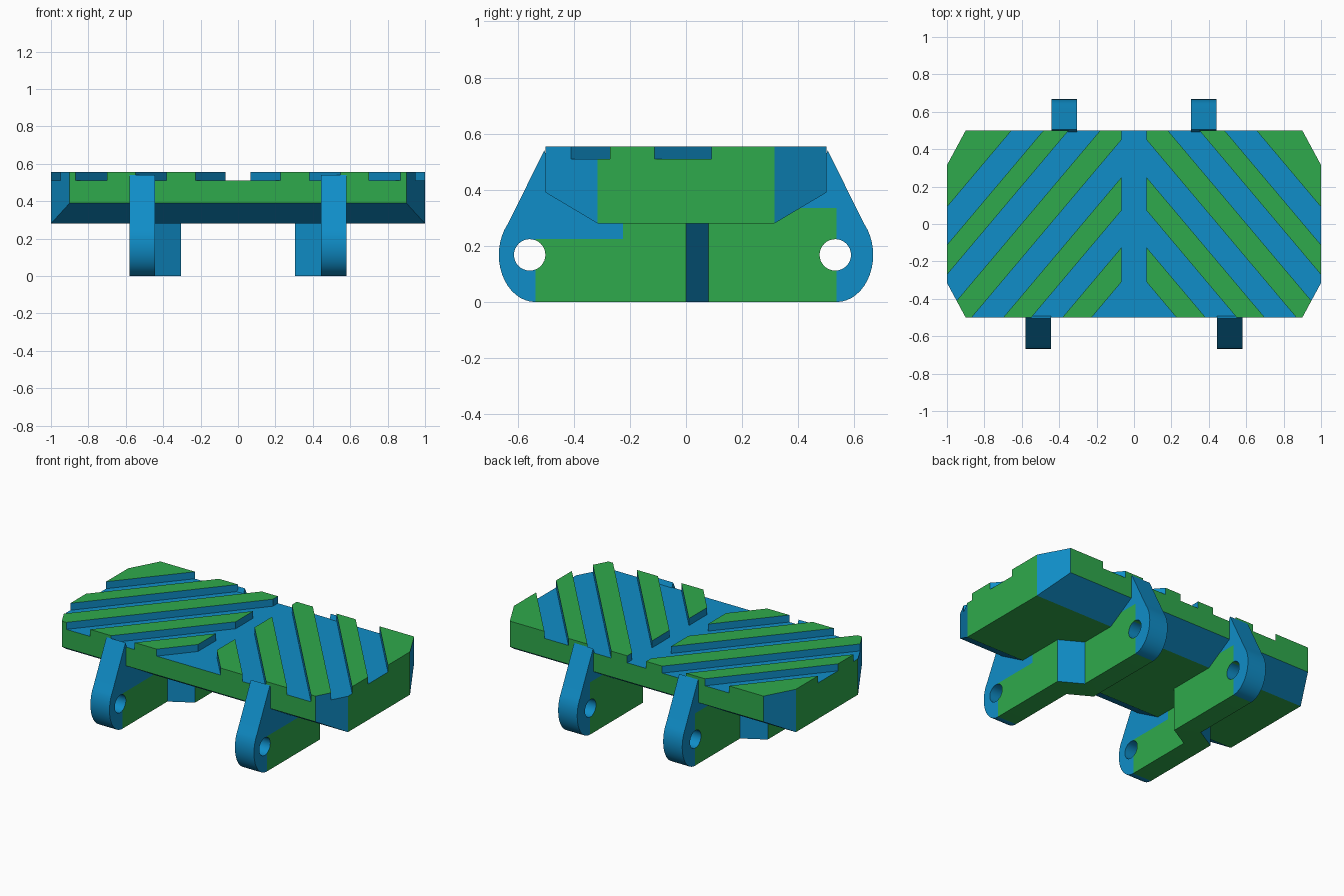
import bpy, bmesh, math
from mathutils import Vector

if "Cube" in bpy.data.objects:
    bpy.data.objects.remove(bpy.data.objects["Cube"])


def material(name, rgb):
    m = bpy.data.materials.new(name)
    m.diffuse_color = (*rgb, 1)
    m.use_nodes = True
    m.node_tree.nodes["Principled BSDF"].inputs["Base Color"].default_value = m.diffuse_color
    return m


BLUE, GREEN = 0, 1
MATS = [material("blue", (0.005, 0.27, 0.58)), material("green", (0.028, 0.40, 0.072))]
FLOOR, TOP = 0.51, 0.555


def finish(bm, name):
    mesh = bpy.data.meshes.new(name)
    bm.to_mesh(mesh)
    bm.free()
    ob = bpy.data.objects.new(name, mesh)
    bpy.context.collection.objects.link(ob)
    for m in MATS:
        mesh.materials.append(m)
    return ob


def paint(bm, rule):
    bm.normal_update()
    for f in bm.faces:
        f.material_index = rule(f.normal, f.calc_center_median())


def cut(bm, co, no, clear_outer=False, clear_inner=False):
    geom = bm.verts[:] + bm.edges[:] + bm.faces[:]
    bmesh.ops.bisect_plane(bm, geom=geom, plane_co=co, plane_no=no, dist=1e-5,
                           clear_outer=clear_outer, clear_inner=clear_inner)


# Pad body: clipped-corner slab with sloped lower front and back edges
plan = [(1, -.315), (1, .315), (.9, .5), (-.9, .5),
        (-1, .315), (-1, -.315), (-.9, -.5), (.9, -.5)]
bm = bmesh.new()
up = [bm.verts.new((x, y, FLOOR)) for x, y in plan]
lo = [bm.verts.new((x, y, .39 if abs(y) > .4 else .28)) for x, y in plan]
bm.faces.new(up)
for i in range(8):
    j = (i + 1) % 8
    bm.faces.new((lo[i], lo[j], up[j], up[i]))
for ids in ((0, 1, 4, 5), (1, 2, 3, 4), (0, 5, 6, 7)):
    bm.faces.new([lo[i] for i in ids])
bmesh.ops.recalc_face_normals(bm, faces=bm.faces)


def body_rule(n, c):
    flat_side = abs(n.x) > .99 or abs(n.y) > .99
    return GREEN if flat_side or n.z < -.99 else BLUE


paint(bm, body_rule)
finish(bm, "pad_body")


# Raised diagonal ridges, each a strip of the half plan
SLOPE = 1.186
STRIPES = [(-.31, -.125), (.072, .25), (.45, .635), (.835, .995), (1.197, 3)]


def ridge_rule(n, c):
    outer = abs(n.y) > .99 or (abs(n.x) > .99 and abs(c.x) > .9)
    return GREEN if n.z > .9 or outer else BLUE


def ridge(low, high, s, name):
    bm = bmesh.new()
    half = [(.067, -.5), (.9, -.5), (1, -.315), (1, .315), (.9, .5), (.067, .5)]
    bm.faces.new([bm.verts.new((s * x, y, TOP)) for x, y in half])
    no = Vector((s * SLOPE, 1, 0))
    cut(bm, (s * .067, high, TOP), no, clear_outer=True)
    cut(bm, (s * .067, low, TOP), no, clear_inner=True)
    top = bm.faces[:]
    edges = bm.edges[:]
    new = bmesh.ops.extrude_edge_only(bm, edges=edges)["geom"]
    for v in new:
        if isinstance(v, bmesh.types.BMVert):
            v.co.z = FLOOR
    bmesh.ops.recalc_face_normals(bm, faces=bm.faces)
    bm.normal_update()
    if max(bm.faces, key=lambda f: f.calc_center_median().z).normal.z < 0:
        bmesh.ops.reverse_faces(bm, faces=bm.faces)
    paint(bm, ridge_rule)
    finish(bm, name)


# Hinge lugs: a front and a back plate joined by a diagonal jog
def lug_end(s):
    """Rounded end outline from the bottom up, s = -1 front, 1 back."""
    pts = []
    for i in range(17):
        a = math.radians(-90 + i * 131 / 16)
        pts.append((s * (.537 + .13 * math.cos(a)), .168 + .168 * math.sin(a)))
    return pts + [(s * .505, .54), (s * .49, .503)]


def lug_rule(n, c):
    limit = .225 if c.y < 0 else .335
    if n.z < -.99 and abs(c.y) < .54:
        return GREEN
    if abs(n.x) < .99 or abs(c.y) > .537:
        return BLUE
    if c.z > limit and (c.y > 0 or c.y < -.225):
        return BLUE
    return GREEN


def lug(s, name):
    bm = bmesh.new()
    sides = []
    for xf, xb, y in ((.445, .305, -.08), (.58, .44, 0)):
        front = [(xf, *p) for p in lug_end(-1)] + [(xf, y, .503), (xf, y, 0)]
        back = [(xb, *p) for p in lug_end(1)] + [(xb, y + .08, .503), (xb, y + .08, 0)]
        fv = [bm.verts.new((s * p[0], p[1], p[2])) for p in front]
        bv = [bm.verts.new((s * p[0], p[1], p[2])) for p in back]
        bm.faces.new(fv)
        bm.faces.new(bv)
        bm.faces.new((fv[-1], fv[-2], bv[-2], bv[-1]))
        sides.append([fv[-1]] + fv[:-1] + bv[:-1][::-1] + [bv[-1]])
    a, b = sides
    for i in range(len(a)):
        j = (i + 1) % len(a)
        bm.faces.new((a[i], a[j], b[j], b[i]))
    bmesh.ops.recalc_face_normals(bm, faces=bm.faces)
    ob = finish(bm, name)

    # Pin holes
    cutters = []
    for x, y in ((.5125, -.557), (.3725, .532)):
        bpy.ops.mesh.primitive_cylinder_add(vertices=32, radius=.056, depth=.3,
                                            location=(s * x, y, .168),
                                            rotation=(0, math.pi / 2, 0))
        c = bpy.context.object
        c.name = "pin_hole_cutter"
        c.hide_render = True
        cutters.append(c)
        mod = ob.modifiers.new("pin_hole", 'BOOLEAN')
        mod.operation, mod.solver, mod.object = 'DIFFERENCE', 'EXACT', c
    bpy.context.view_layer.update()
    deps = bpy.context.evaluated_depsgraph_get()
    bm = bmesh.new()
    bm.from_mesh(bpy.data.meshes.new_from_object(ob.evaluated_get(deps)))
    for o in cutters + [ob]:
        bpy.data.objects.remove(o)

    # Colour borders on the side faces
    bmesh.ops.triangulate(bm, faces=[f for f in bm.faces if len(f.verts) > 4])
    for co, no in (((0, -.537, 0), (0, 1, 0)), ((0, .537, 0), (0, 1, 0)),
                   ((0, -.225, 0), (0, 1, 0)), ((0, 0, .225), (0, 0, 1)),
                   ((0, 0, .335), (0, 0, 1))):
        cut(bm, co, no)
    paint(bm, lug_rule)
    ob = finish(bm, name)
    bpy.ops.object.select_all(action='DESELECT')
    ob.select_set(True)
    bpy.context.view_layer.objects.active = ob
    bpy.ops.object.shade_smooth_by_angle(angle=math.radians(25))


for s, side in ((-1, "left"), (1, "right")):
    for i, (low, high) in enumerate(STRIPES):
        ridge(low, high, s, f"{side}_ridge_{i + 1}")
    lug(s, f"{side}_hinge_lug")
